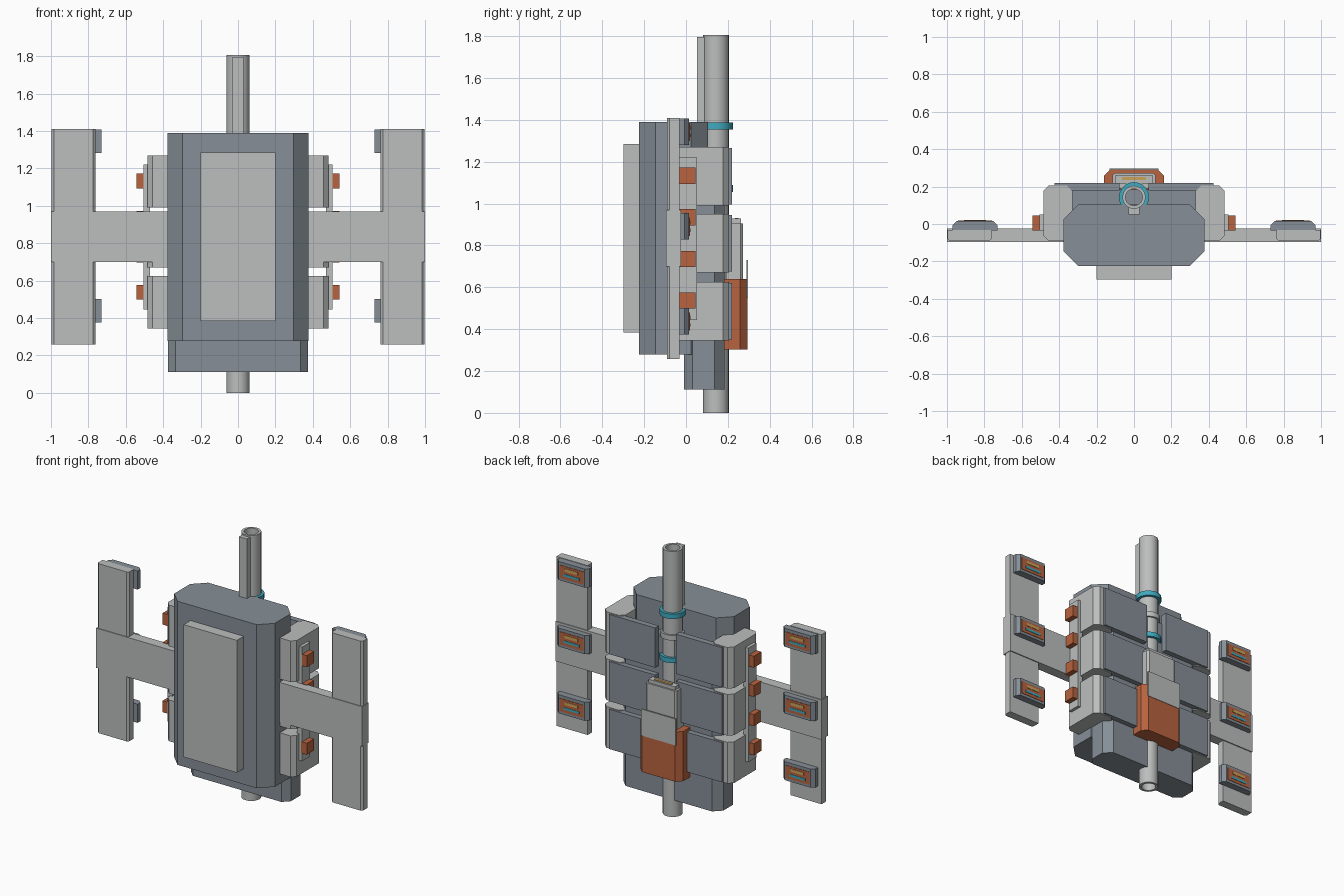
import bpy, bmesh, math

if "Cube" in bpy.data.objects:
    bpy.data.objects.remove(bpy.data.objects["Cube"], do_unlink=True)


def material(name, r, g, b):
    m = bpy.data.materials.new(name)
    m.use_nodes = True
    m.diffuse_color = (r, g, b, 1)
    m.node_tree.nodes["Principled BSDF"].inputs["Base Color"].default_value = (r, g, b, 1)
    return m


LIGHT = material("light grey", 0.50, 0.52, 0.51)
DARK = material("slate grey", 0.24, 0.275, 0.31)
ORANGE = material("burnt orange", 0.48, 0.125, 0.05)
TEAL = material("teal", 0.05, 0.40, 0.52)
YELLOW = material("ochre", 0.60, 0.36, 0.10)


def finish(name, bm, mat):
    bmesh.ops.recalc_face_normals(bm, faces=bm.faces)
    mesh = bpy.data.meshes.new(name)
    bm.to_mesh(mesh)
    bm.free()
    mesh.materials.append(mat)
    obj = bpy.data.objects.new(name, mesh)
    bpy.context.collection.objects.link(obj)
    return obj


def prism(name, outline, z0, z1, mat):
    """Extrude a plan outline from z0 to z1."""
    bm = bmesh.new()
    base = bm.faces.new([bm.verts.new((x, y, z0)) for x, y in outline])
    ext = bmesh.ops.extrude_face_region(bm, geom=[base])
    tops = [v for v in ext["geom"] if isinstance(v, bmesh.types.BMVert)]
    bmesh.ops.translate(bm, verts=tops, vec=(0, 0, z1 - z0))
    return finish(name, bm, mat)


def box(name, x, y, z, mat):
    return prism(name, [(x[0], y[0]), (x[1], y[0]), (x[1], y[1]), (x[0], y[1])], *z, mat)


def cut_box(name, x, y, z, mat, front=0.0, back=0.0):
    """Box whose upright corners are chamfered at the front and back."""
    pts = []
    for px, py, sx, sy, c in ((x[0], y[0], 1, 1, front), (x[1], y[0], -1, 1, front),
                              (x[1], y[1], -1, -1, back), (x[0], y[1], 1, -1, back)):
        if c == 0:
            pts.append((px, py))
            continue
        pair = [(px, py + sy * c), (px + sx * c, py)]
        pts += pair if sx == sy else pair[::-1]
    return prism(name, pts, *z, mat)


def ring(name, outer, inner, z0, z1, mat, sides=20, y=0.143):
    """Hollow cylinder made by spinning a rectangular profile."""
    bm = bmesh.new()
    loops = []
    for r, z in ((outer, z0), (outer, z1), (inner, z1), (inner, z0)):
        loops.append([bm.verts.new((r * math.cos(math.tau * i / sides),
                                    y + r * math.sin(math.tau * i / sides), z))
                      for i in range(sides)])
    for k in range(4):
        a, b = loops[k], loops[(k + 1) % 4]
        for i in range(sides):
            j = (i + 1) % sides
            bm.faces.new((a[i], a[j], b[j], b[i]))
    obj = finish(name, bm, mat)
    bpy.ops.object.select_all(action="DESELECT")
    obj.select_set(True)
    bpy.context.view_layer.objects.active = obj
    bpy.ops.object.shade_smooth_by_angle(angle=math.radians(35))
    return obj


def span(s, a, b):
    return tuple(sorted((s * a, s * b)))


# Main hull, front plate and rear block
cut_box("main_hull", (-0.378, 0.378), (-0.225, 0.105), (0.278, 1.39), DARK, 0.08, 0.08)
box("front_plate", (-0.2, 0.2), (-0.298, -0.22), (0.385, 1.285), LIGHT)
cut_box("rear_block", (-0.375, 0.375), (-0.01, 0.185), (0.112, 1.2), DARK, 0.042, 0.05)

# Central tube with its front rail and collars
ring("central_tube", 0.062, 0.045, 0, 1.805, LIGHT)
box("tube_rail", (-0.03, 0.03), (0.052, 0.092), (1.3, 1.795), LIGHT)
ring("upper_collar", 0.081, 0.055, 1.355, 1.388, TEAL)
ring("middle_collar", 0.074, 0.055, 1.205, 1.24, LIGHT)
ring("lower_collar", 0.081, 0.055, 1.055, 1.088, TEAL)

# Crossbar between the side panels
box("crossbar", (-1, 1), (-0.095, -0.025), (0.70, 0.97), LIGHT)

ROWS = ((0.345, 0.625), (0.67, 0.95), (0.99, 1.27))
for s, side in ((1, "left"), (-1, "right")):
    # Side pods with their rear tiles
    for i, (z0, z1) in enumerate(ROWS):
        cut_box(f"{side}_pod_{i}", span(s, 0.33, 0.485), (-0.09, 0.206), (z0, z1),
                LIGHT, 0.028, 0.03)
        box(f"{side}_rear_tile_{i}", span(s, 0.078, 0.425), (0.18, 0.22),
            (z0 + 0.005, z1 - 0.005), DARK)

    # Button rail on the pods
    box(f"{side}_button_rail", span(s, 0.47, 0.506), (-0.035, 0.052), (0.445, 1.22), LIGHT)
    for i in range(4):
        z = 0.537 + 0.1985 * i
        box(f"{side}_button_{i}", span(s, 0.5, 0.542), (-0.035, 0.045),
            (z - 0.039, z + 0.039), ORANGE)

    # Upright outer panel
    cut_box(f"{side}_outer_panel", span(s, 0.762, 0.997), (-0.09, -0.032), (0.258, 1.41),
            LIGHT, 0.012, 0.0)

    # Control pads on the back of the panel
    for i in range(3):
        z = 0.438 + 0.453 * i
        cut_box(f"{side}_pad_{i}", span(s, 0.73, 0.97), (-0.035, 0.015),
                (z - 0.063, z + 0.063), DARK, 0.0, 0.022)
        box(f"{side}_pad_face_{i}", span(s, 0.76, 0.94), (0.013, 0.018),
            (z - 0.045, z + 0.042), ORANGE)
        box(f"{side}_pad_bar_{i}", span(s, 0.80, 0.90), (0.016, 0.0205),
            (z + 0.008, z + 0.028), YELLOW)
        box(f"{side}_pad_strip_{i}", span(s, 0.79, 0.91), (0.016, 0.0205),
            (z - 0.026, z - 0.01), TEAL)

# Rear cartridge in its orange holder
cut_box("cartridge_holder", (-0.16, 0.16), (0.185, 0.294), (0.302, 0.64), ORANGE, 0.0, 0.035)
cut_box("cartridge", (-0.115, 0.115), (0.19, 0.273), (0.6, 0.905), LIGHT, 0.0, 0.012)
box("cartridge_cap", (-0.1, 0.1), (0.215, 0.262), (0.9, 0.928), LIGHT)
box("cartridge_contact", (-0.065, 0.065), (0.234, 0.252), (0.926, 0.932), YELLOW)
box("cartridge_plate", (-0.13, 0.13), (0.288, 0.297), (0.55, 0.73), LIGHT)
